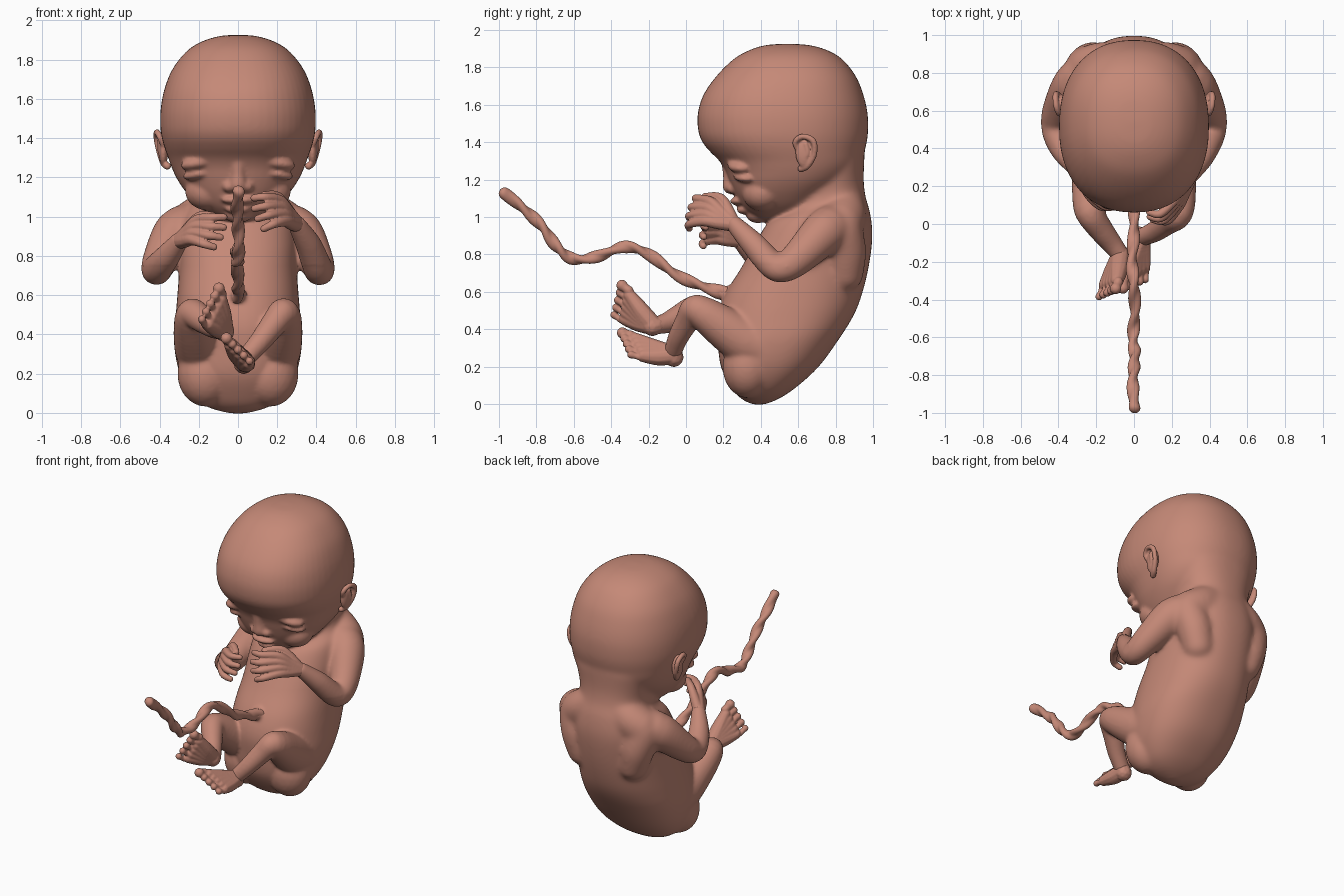
import bpy, bmesh, math
from mathutils import Vector, Matrix

if "Cube" in bpy.data.objects:
    bpy.data.objects.remove(bpy.data.objects["Cube"])

skin = bpy.data.materials.new("skin")
skin.diffuse_color = (0.56, 0.25, 0.185, 1)
skin.use_nodes = True
skin.node_tree.nodes["Principled BSDF"].inputs["Base Color"].default_value = skin.diffuse_color


def spline(pts, step):
    """Catmull-Rom through tuples of any length; step(a, b) gives samples per span."""
    out = []
    for i in range(len(pts) - 1):
        p0, p1, p2 = pts[max(i - 1, 0)], pts[i], pts[i + 1]
        p3 = pts[min(i + 2, len(pts) - 1)]
        n = step(p1, p2)
        for k in range(n):
            t = k / n
            out.append(tuple(0.5 * (2 * b + (c - a) * t + (2 * a - 5 * b + 4 * c - d) * t * t
                             + (3 * b - a - 3 * c + d) * t ** 3)
                             for a, b, c, d in zip(p0, p1, p2, p3)))
    return out + [pts[-1]]


def skin_rings(bm, rings):
    rows = [[bm.verts.new(p) for p in ring] for ring in rings]
    n = len(rows[0])
    for a, b in zip(rows, rows[1:]):
        for i in range(n):
            bm.faces.new((a[i], a[(i + 1) % n], b[(i + 1) % n], b[i]))
    bm.faces.new(rows[0])
    bm.faces.new(rows[-1])


def loft(bm, sections, power):
    """Sections: back y, back z, front y, front z, half width."""
    rings = []
    for by, bz, fy, fz, w in spline(sections, lambda a, b: 6):
        ring = []
        for i in range(56):
            a = 2 * math.pi * i / 56
            c, s = math.cos(a), math.sin(a)
            u = math.copysign(abs(c) ** (2 / power), c)
            v = math.copysign(abs(s) ** (2 / power), s)
            ring.append((w * u, (by + fy) / 2 + v * (by - fy) / 2, (bz + fz) / 2 + v * (bz - fz) / 2))
        rings.append(ring)
    skin_rings(bm, rings)


def ball(bm, c, r, tilt=0, sub=3):
    m = Matrix.Translation(c) @ Matrix.Rotation(tilt, 4, 'Y') @ Matrix.Diagonal((*r, 1))
    bmesh.ops.create_icosphere(bm, subdivisions=sub, radius=1, matrix=m)


def limb(bm, pts, sub=2):
    """Soft tapered limb through (x, y, z, radius) points."""
    def step(a, b):
        return max(1, math.ceil((Vector(a[:3]) - Vector(b[:3])).length / (0.3 * min(a[3], b[3]))))
    for x, y, z, r in spline(pts, step):
        ball(bm, (x, y, z), (r, r, r), sub=sub)


def finish(name, bm, voxel=0, smooth=0):
    bmesh.ops.recalc_face_normals(bm, faces=bm.faces)
    me = bpy.data.meshes.new(name)
    bm.to_mesh(me)
    bm.free()
    ob = bpy.data.objects.new(name, me)
    bpy.context.collection.objects.link(ob)
    if voxel:
        mod = ob.modifiers.new("fuse", 'REMESH')
        mod.mode, mod.voxel_size = 'VOXEL', voxel
        mod = ob.modifiers.new("soften", 'SMOOTH')
        mod.factor, mod.iterations = 0.5, smooth
        bpy.context.view_layer.update()
        dg = bpy.context.evaluated_depsgraph_get()
        me = bpy.data.meshes.new_from_object(ob.evaluated_get(dg))
        ob.modifiers.clear()
        ob.data = me
    me.materials.clear()
    me.materials.append(skin)
    me.polygons.foreach_set("use_smooth", [True] * len(me.polygons))
    return ob


# ---- body: torso, head, face and limbs fused together
body = bmesh.new()
loft(body, [(.42, -.003, .36, -.003, .04), (.50, .03, .30, .025, .15), (.59, .09, .25, .08, .23),
            (.71, .20, .19, .19, .295), (.82, .35, .17, .32, .325), (.90, .48, .165, .45, .32),
            (.945, .60, .205, .58, .31), (.98, .75, .29, .72, .30), (.997, .90, .37, .86, .30),
            (.985, 1.02, .44, .97, .28), (.96, 1.11, .53, 1.03, .24), (.95, 1.2, .57, 1.1, .235),
            (.955, 1.33, .6, 1.25, .26)], 2.3)
head = [(1.927, .56, .53, .015), (1.919, .43, .66, .1), (1.89, .335, .76, .19), (1.84, .25, .84, .265),
        (1.75, .16, .91, .335), (1.65, .092, .95, .375), (1.55, .063, .972, .394), (1.46, .066, .974, .396),
        (1.40, .088, .967, .388), (1.35, .128, .955, .374), (1.30, .178, .945, .356), (1.25, .21, .92, .338),
        (1.19, .232, .87, .31), (1.12, .262, .78, .262), (1.05, .305, .70, .195), (.995, .37, .6, .11),
        (.975, .42, .5, .04)]
loft(body, [(b, z, f, z, w) for z, f, b, w in head], 2.25)

limb(body, [(0, .225, 1.27, .035), (0, .235, 1.21, .038), (0, .24, 1.165, .046)])   # nose
ball(body, (0, .28, 1.085), (.085, .045, .024))                                     # upper lip
ball(body, (0, .315, 1.038), (.065, .045, .024))                                    # lower lip
ball(body, (0, .385, 1.012), (.075, .065, .045))                                    # chin
for s in (-1, 1):
    ball(body, (.045 * s, .255, 1.152), (.034, .038, .03))                          # nostril wing
    ball(body, (.185 * s, .30, 1.278), (.11, .08, .04), .2 * s)                     # upper eyelid
    ball(body, (.18 * s, .325, 1.222), (.105, .075, .032), .2 * s)                  # lower eyelid
    ball(body, (.15 * s, .41, 1.13), (.12, .11, .10))                               # cheek
    limb(body, [(.08 * s, .83, 1.07, .12), (.17 * s, .84, 1.0, .125), (.24 * s, .82, .94, .125),
                (.22 * s, .85, .82, .115), (.19 * s, .85, .70, .1)], 3)             # shoulder blade
    ball(body, (.165 * s, .33, .2), (.145, .135, .17))                              # buttock
    # upper arm and elbow, then forearm to a higher or lower wrist
    fore = [(.36, .36, .855, .066), (.30, .26, .96, .046)] if s > 0 else \
           [(.365, .38, .79, .066), (.30, .29, .875, .046)]
    limb(body, [(x * s, y, z, r) for x, y, z, r in
                [(.22, .80, .95, .125), (.31, .74, .92, .12), (.39, .61, .79, .095),
                 (.415, .53, .73, .08), (.405, .465, .74, .076)] + fore], 3)
    # thigh, knee and shin
    shin = [(.18, .01, .45, .066), (.11, -.04, .36, .056), (.04, -.07, .28, .048)] if s > 0 else \
           [(.175, -.03, .47, .066), (.12, -.10, .435, .056), (.075, -.16, .42, .048)]
    limb(body, [(x * s, y, z, r) for x, y, z, r in
                [(.16, .44, .30, .15), (.19, .33, .33, .135), (.215, .21, .405, .115), (.232, .10, .48, .092),
                 (.225, .045, .505, .076)] + shin], 3)
limb(body, [(0, .27, .58, .06), (0, .19, .595, .036)])                              # navel
ob = finish("body", body, .0095, 8)
# blend shoulders, neck and hips more strongly than face and shins
levels = [ob.vertex_groups.new(name="blend_%d" % i) for i in range(5)]
soft = levels[0]
for v in ob.data.vertices:
    w = min(1, max(0, (v.co.y - .2) / .3 if v.co.z < .75 else (v.co.y - .45) / .15))
    if w > 0:
        soft.add([v.index], w, 'REPLACE')
mod = ob.modifiers.new("blend", 'SMOOTH')
mod.factor, mod.iterations, mod.vertex_group = 0.5, 35, soft.name

# ---- ears
for s, side in ((1, "right"), (-1, "left")):
    ear = bmesh.new()
    limb(ear, [(x * s, y, z, r) for x, y, z, r in
               [(.375, .605, 1.345, .014), (.395, .585, 1.40, .016), (.412, .625, 1.43, .016),
                (.415, .68, 1.405, .017), (.402, .685, 1.335, .016), (.38, .65, 1.275, .018),
                (.36, .615, 1.258, .02)]])
    ball(ear, (.38 * s, .635, 1.345), (.026, .05, .085))
    limb(ear, [(.398 * s, .64, 1.39, .013), (.398 * s, .65, 1.34, .014), (.382 * s, .625, 1.29, .014)])
    finish(side + "_ear", ear, .006, 4)


# ---- hands
def hand(name, wrist, knuckle, mid, tip, spread):
    w, k, m, e, sp = map(Vector, (wrist, knuckle, mid, tip, spread))
    bm = bmesh.new()
    for i, reach in enumerate((.93, 1, .97, .82)):
        t = 1 - i * 2 / 3
        a, b = k + sp * t * .8, k.lerp(m, reach) + sp * t * 1.05
        c = b + (e - m) * reach + sp * t * .15
        limb(bm, [(*w, .042), (*w.lerp(a, .5), .036), (*a, .028), (*b, .022), (*c, .019)])
    base = k + sp * 1.0 + Vector((0, .06, 0))
    limb(bm, [(*w, .036), (*base, .026), (*(m + sp * 1.2 + Vector((0, .05, 0))), .02)])   # thumb
    finish(name, bm, .0055, 2)


hand("right_hand", (.30, .26, .96), (.225, .11, 1.03), (.15, .025, 1.03), (.09, .03, 1.015), (-.015, .022, .066))
hand("left_hand", (-.30, .29, .875), (-.22, .16, .932), (-.145, .095, .927), (-.08, .10, .92), (.015, .015, .064))


# ---- feet
def foot(name, ankle, heel, front, spread):
    an, h, f, sp = map(Vector, (ankle, heel, front, spread))
    d = (f - h).normalized()
    bm = bmesh.new()
    limb(bm, [(*an, .05), (*h, .053)])
    for i in range(5):
        t = 1 - i / 2
        b = f + sp * t * .85 - d * .012 * i
        limb(bm, [(*an.lerp(h, .6), .052), (*h.lerp(b, .5), .049), (*b, .035)])
        r = .031 if i == 0 else .025 - .001 * i
        q = f + sp * t * 1.12 - d * .012 * i
        limb(bm, [(*(q + d * .02), r * .85), (*(q + d * .045), r * .8), (*(q + d * .068), r)])   # toe
    finish(name, bm, .0055, 2)


foot("right_foot", (.04, -.07, .28), (.03, -.065, .25), (.005, -.275, .31), (-.05, 0, .046))
foot("left_foot", (-.075, -.16, .42), (-.07, -.18, .415), (-.128, -.33, .53), (.045, .035, .058))

# ---- twisted cord, a two-lobed section turning along the path
path = spline([(.005, .23, .585), (0, .1, .625), (0, -.05, .69), (-.01, -.2, .80), (0, -.33, .84),
               (.005, -.47, .79), (-.005, -.6, .775), (.005, -.69, .84), (0, -.77, .95),
               (-.005, -.87, 1.045), (.005, -.993, 1.145)], lambda a, b: 14)
cord, rings = bmesh.new(), []
for j, p in enumerate(path):
    tan = (Vector(path[min(j + 1, len(path) - 1)]) - Vector(path[max(j - 1, 0)])).normalized()
    up = tan.cross(Vector((1, 0, 0))).normalized()
    side = up.cross(tan)
    left = len(path) - 1 - j
    size = .028 + .012 * max(0, 1 - j / 12) + .006 * max(0, 1 - left / 8)
    size *= math.sqrt(max(.05, 1 - max(0, 1 - left / 4) ** 2))
    ring = []
    for i in range(20):
        a = 2 * math.pi * i / 20
        r = size * (1 + .22 * min(1, left / 10) * math.cos(2 * (a - j * .2)))
        ring.append(Vector(p) + side * math.cos(a) * r + up * math.sin(a) * r)
    rings.append(ring)
skin_rings(cord, rings)
finish("cord", cord)
